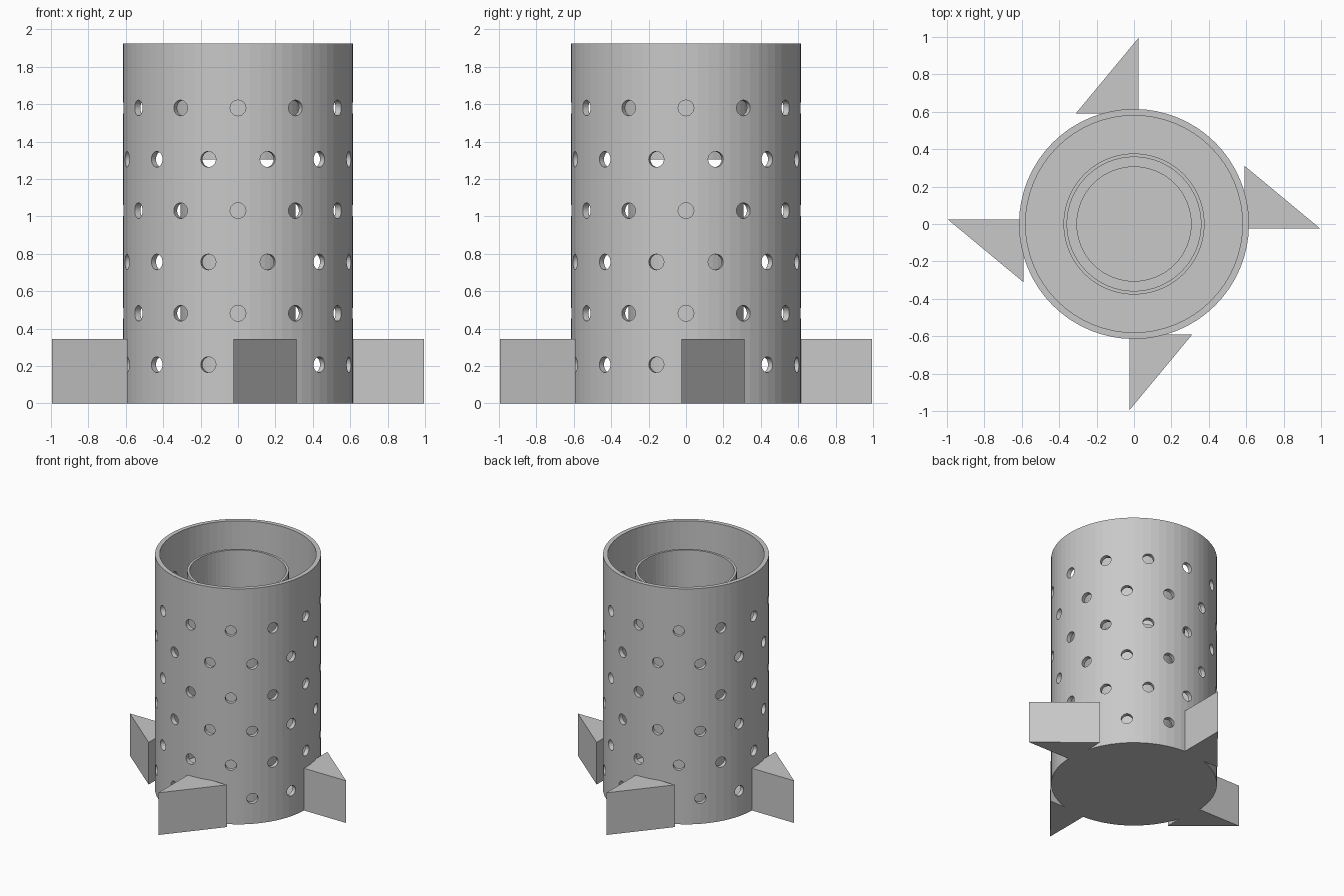
import bpy, bmesh
from math import pi, radians
from mathutils import Matrix, Vector

if "Cube" in bpy.data.objects:
    bpy.data.objects.remove(bpy.data.objects["Cube"], do_unlink=True)

grey = bpy.data.materials.new("plain grey")
grey.use_nodes = True
GREY = (0.58, 0.58, 0.58, 1)
grey.diffuse_color = GREY
grey.node_tree.nodes["Principled BSDF"].inputs["Base Color"].default_value = GREY

R, WALL, HEIGHT = 0.615, 0.035, 1.925
SIDES = 64


def finish(name, bm):
    bmesh.ops.recalc_face_normals(bm, faces=bm.faces)
    mesh = bpy.data.meshes.new(name)
    bm.to_mesh(mesh)
    bm.free()
    mesh.materials.append(grey)
    obj = bpy.data.objects.new(name, mesh)
    bpy.context.collection.objects.link(obj)
    return obj


def lathe(name, profile, closed=False):
    """Turn an (r, z) profile around the z axis."""
    bm = bmesh.new()
    verts = [bm.verts.new((r, 0, z)) for r, z in profile]
    pairs = list(zip(verts, verts[1:]))
    if closed:
        pairs.append((verts[-1], verts[0]))
    edges = [bm.edges.new(p) for p in pairs]
    bmesh.ops.spin(bm, geom=verts + edges, cent=(0, 0, 0), axis=(0, 0, 1),
                   angle=2 * pi, steps=SIDES)
    bmesh.ops.remove_doubles(bm, verts=bm.verts, dist=1e-4)
    return finish(name, bm)


# Outer can with a closed floor
inner = R - WALL
shell = lathe("perforated_shell", [(0, 0), (R, 0), (R, HEIGHT), (inner, HEIGHT),
                                   (inner, WALL), (0, WALL)])

# Six staggered rows of twelve vent holes
bm = bmesh.new()
for row in range(6):
    z = 0.207 + 0.2745 * row
    offset = 15 if row % 2 == 0 else 0
    for i in range(12):
        turn = Matrix.Rotation(radians(30 * i + offset), 4, 'Z')
        place = (turn @ Matrix.Translation((R - WALL / 2, 0, z))
                 @ Matrix.Rotation(pi / 2, 4, 'Y'))
        bmesh.ops.create_cone(bm, cap_ends=True, segments=24, radius1=0.042,
                              radius2=0.042, depth=0.15, matrix=place)
cutter = finish("vent_cutter", bm)
cutter.hide_render = True
cut = shell.modifiers.new("vents", 'BOOLEAN')
cut.operation = 'DIFFERENCE'
cut.solver = 'EXACT'
cut.object = cutter
bpy.context.view_layer.objects.active = shell
bpy.ops.object.modifier_apply(modifier=cut.name)
bpy.data.objects.remove(cutter, do_unlink=True)

# Solid core on the floor, with an open sleeve above it
lathe("inner_core", [(0, WALL), (0.308, WALL), (0.308, 1.2), (0, 1.2)])
lathe("upper_sleeve", [(0.377, 1.305), (0.377, 1.79), (0.358, 1.79), (0.358, 1.305)],
      closed=True)

# Four wedge feet in a pinwheel
for i, side in enumerate(("back", "left", "front", "right")):
    bm = bmesh.new()
    turn = Matrix.Rotation(-i * pi / 2, 4, 'Z')
    base = [bm.verts.new(turn @ Vector((x, y, 0)))
            for x, y in ((0.024, 0.995), (-0.312, 0.59), (0.024, 0.59))]
    face = bm.faces.new(base)
    top = bmesh.ops.extrude_face_region(bm, geom=[face], use_keep_orig=True)["geom"]
    bmesh.ops.translate(bm, vec=(0, 0, 0.345),
                        verts=[v for v in top if isinstance(v, bmesh.types.BMVert)])
    finish(side + "_wedge_foot", bm)
